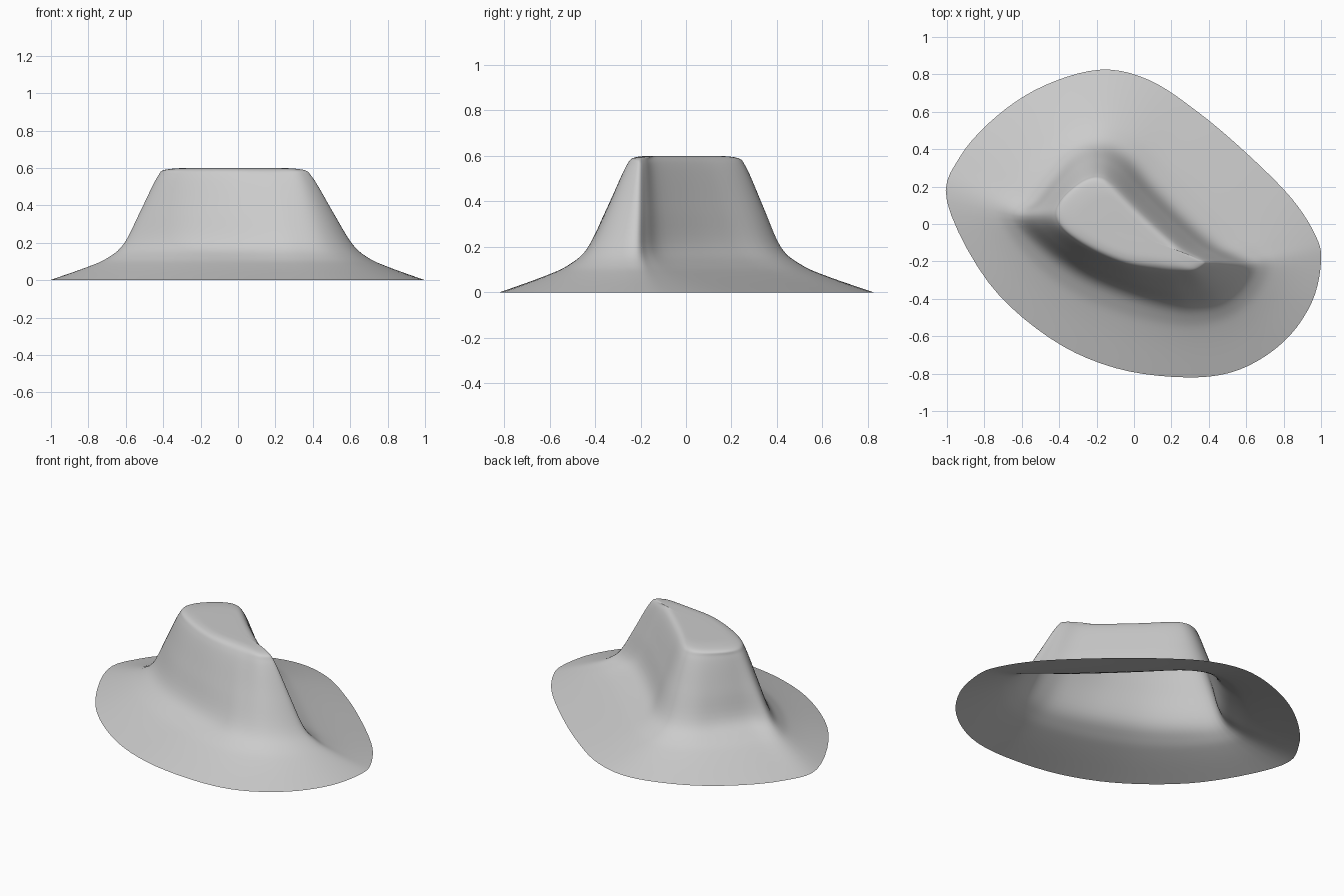
import bpy
import bmesh
from mathutils import Vector

default_cube = bpy.data.objects.get("Cube")
if default_cube:
    bpy.data.objects.remove(default_cube, do_unlink=True)

# Matching outline points, anticlockwise seen from below: rim, foot of the crown, shoulder
RIM = [(-1, .12), (-.93, .36), (-.73, .58), (-.48, .74), (-.18, .825), (.08, .77),
       (.34, .6), (.6, .38), (.84, .14), (.97, -.06), (1, -.2), (.95, -.42),
       (.8, -.63), (.56, -.78), (.28, -.82), (-.1, -.77), (-.45, -.61), (-.78, -.31)]
FOOT = [(-.61, .04), (-.53, .13), (-.42, .27), (-.31, .38), (-.18, .42), (-.05, .36),
        (.09, .21), (.24, .06), (.42, -.1), (.54, -.17), (.61, -.22), (.56, -.32),
        (.46, -.4), (.34, -.43), (.2, -.425), (-.04, -.36), (-.3, -.25), (-.5, -.1)]
SHOULDER = [(-.4, .04), (-.38, .12), (-.31, .19), (-.24, .23), (-.18, .235), (-.12, .2),
            (0, .08), (.13, -.04), (.25, -.14), (.33, -.18), (.36, -.205), (.33, -.23),
            (.29, -.24), (.22, -.235), (.13, -.225), (-.04, -.2), (-.21, -.13), (-.35, -.04)]
CROWN_CENTRE = (-.03, -.04)

# Profile: whole part of the first value picks the outline, the rest blends to the next
PROFILE = [(0, 0), (.5, .07), (.78, .12), (1, .195), (1.4, .36), (1.72, .5),
           (1.88, .56), (2, .587), (2.2, .598), (2.5, .6), (2.9, .6)]
STEPS = 5


def spline_point(a, b, c, d, t):
    """Point between b and c on a smooth curve through four points."""
    return (b * 2 + (c - a) * t + (a * 2 - b * 5 + c * 4 - d) * t ** 2
            + (b * 3 - a - c * 3 + d) * t ** 3) / 2


def smooth_path(points, closed):
    """Fill in a smooth path through the given points."""
    count = len(points)
    pick = (lambda i: points[i % count]) if closed else (
        lambda i: points[max(0, min(i, count - 1))])
    path = []
    for i in range(count if closed else count - 1):
        corners = [pick(i + k) for k in (-1, 0, 1, 2)]
        path += [spline_point(*corners, s / STEPS) for s in range(STEPS)]
    return path if closed else path + [points[-1]]


def ring_at(level, height):
    """Outline of the body at one place on the profile."""
    outlines = [RIM, FOOT, SHOULDER, [CROWN_CENTRE] * len(RIM)]
    index = min(int(level), 2)
    ring = []
    for outer, inner in zip(outlines[index], outlines[index + 1]):
        point = Vector(outer).lerp(Vector(inner), level - index)
        ring.append(Vector((point.x, point.y, height)))
    return smooth_path(ring, closed=True)


def make_material(name, colour):
    material = bpy.data.materials.new(name)
    material.use_nodes = True
    material.diffuse_color = colour
    shader = material.node_tree.nodes["Principled BSDF"]
    shader.inputs["Base Color"].default_value = colour
    shader.inputs["Roughness"].default_value = .8
    return material


# Hat shell: open underneath, brim sweeping up into the crown
rings = [ring_at(level, height) for level, height in PROFILE]
columns = [smooth_path(list(column), closed=False) for column in zip(*rings)]

bm = bmesh.new()
grid = [[bm.verts.new(point) for point in column] for column in columns]
for i, column in enumerate(grid):
    previous = grid[i - 1]
    for j in range(len(column) - 1):
        bm.faces.new((previous[j], previous[j + 1], column[j + 1], column[j]))
bm.faces.new([column[-1] for column in grid])
bmesh.ops.recalc_face_normals(bm, faces=bm.faces)
bm.normal_update()
if sum(face.normal.z * face.calc_area() for face in bm.faces) < 0:
    bmesh.ops.reverse_faces(bm, faces=bm.faces)

mesh = bpy.data.meshes.new("hat_shell")
bm.to_mesh(mesh)
bm.free()
mesh.shade_smooth()
mesh.materials.append(make_material("light_grey", (.6, .6, .6, 1)))
hat = bpy.data.objects.new("hat_shell", mesh)
bpy.context.collection.objects.link(hat)
